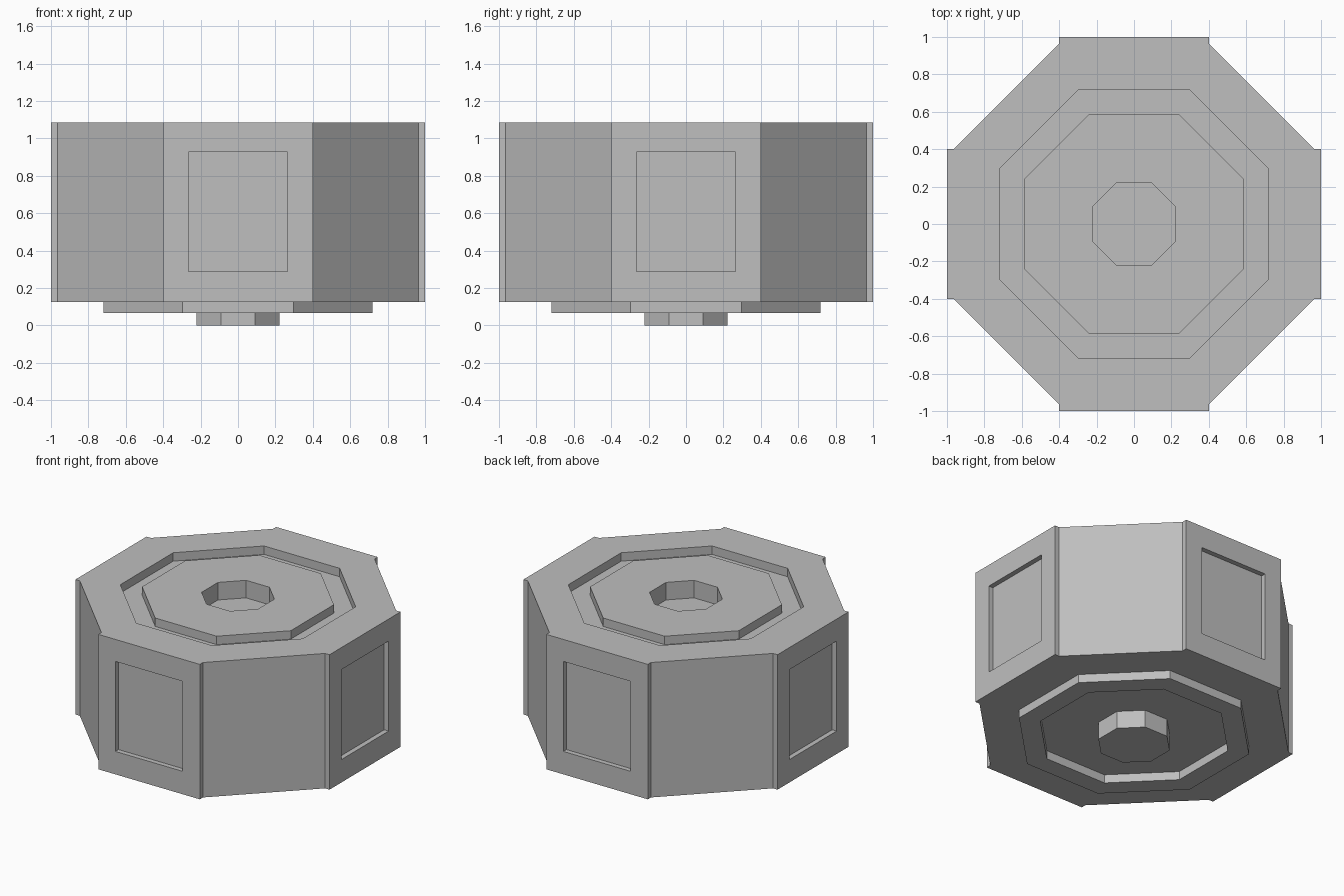
import bpy, bmesh, math
from mathutils import Matrix

cube = bpy.data.objects.get("Cube")
if cube:
    bpy.data.objects.remove(cube, do_unlink=True)

grey = bpy.data.materials.new("plain_grey")
grey.use_nodes = True
GREY = (0.52, 0.52, 0.52, 1)
grey.diffuse_color = GREY
grey.node_tree.nodes["Principled BSDF"].inputs["Base Color"].default_value = GREY

BOTTOM, TOP = 0.125, 1.085   # main drum
STEP = 0.06                  # height of the stacking ring
HUB, INNER, OUTER, DRUM = 0.222, 0.585, 0.718, 0.965   # flat-to-centre radii


def skin(name, loops, cap=False):
    """Join successive closed loops of points with flat quads."""
    bm = bmesh.new()
    rings = [[bm.verts.new(p) for p in loop] for loop in loops]
    for a, b in zip(rings, rings[1:]):
        n = len(a)
        for i in range(n):
            j = (i + 1) % n
            bm.faces.new((a[i], a[j], b[j], b[i]))
    if cap:
        bm.faces.new(rings[0][::-1])
        bm.faces.new(rings[-1])
    mesh = bpy.data.meshes.new(name)
    bm.to_mesh(mesh)
    bm.free()
    mesh.materials.append(grey)
    obj = bpy.data.objects.new(name, mesh)
    bpy.context.collection.objects.link(obj)
    return obj


def octagon(apothem, z):
    r = apothem / math.cos(math.pi / 8)
    angles = [math.pi / 8 + k * math.pi / 4 for k in range(8)]
    return [(r * math.cos(a), r * math.sin(a), z) for a in angles]


def rectangle(half_width, low, high, y):
    return [(-half_width, y, low), (half_width, y, low),
            (half_width, y, high), (-half_width, y, high)]


# Drum: hub and ring stand out below, matching sockets are sunk on top
profile = [
    (HUB, 0), (HUB, BOTTOM), (INNER, BOTTOM), (INNER, BOTTOM - STEP),
    (OUTER, BOTTOM - STEP), (OUTER, BOTTOM), (DRUM, BOTTOM),
    (DRUM, TOP), (OUTER, TOP), (OUTER, TOP - STEP), (INNER, TOP - STEP),
    (INNER, TOP), (HUB, TOP), (HUB, TOP - BOTTOM),
]
skin("octagonal_drum", [octagon(r, z) for r, z in profile], cap=True)

# Raised window frames on the four main sides
half = DRUM * math.tan(math.pi / 8)
for k, side in enumerate(("front", "left", "back", "right")):
    frame = skin(side + "_frame", [
        rectangle(half, BOTTOM, TOP, -DRUM),
        rectangle(half, BOTTOM, TOP, -1),
        rectangle(0.265, 0.288, 0.928, -1),
        rectangle(0.265, 0.288, 0.928, -DRUM),
    ])
    frame.data.transform(Matrix.Rotation(k * math.pi / 2, 4, "Z"))
